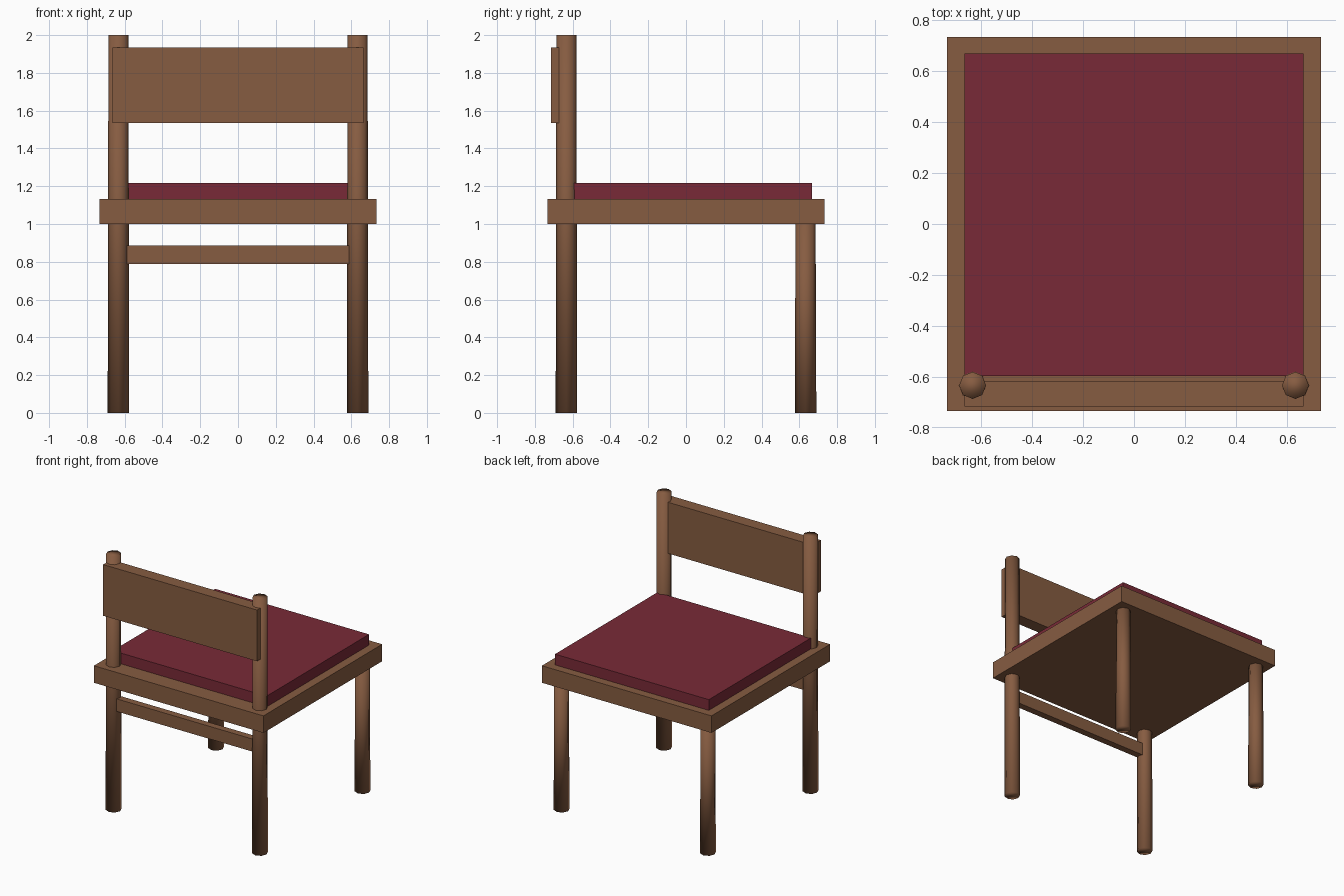
import bpy, bmesh
from mathutils import Matrix, Vector

if "Cube" in bpy.data.objects:
    bpy.data.objects.remove(bpy.data.objects["Cube"])


def material(name, color):
    mat = bpy.data.materials.new(name)
    mat.diffuse_color = (*color, 1)
    mat.use_nodes = True
    mat.node_tree.nodes["Principled BSDF"].inputs["Base Color"].default_value = mat.diffuse_color
    return mat


WOOD = material("brown wood", (0.24, 0.107, 0.053))
FABRIC = material("red fabric", (0.19, 0.023, 0.038))


def add_object(name, bm, mat, smooth=False):
    mesh = bpy.data.meshes.new(name)
    for f in bm.faces:
        f.smooth = smooth
    bm.to_mesh(mesh)
    bm.free()
    mesh.materials.append(mat)
    obj = bpy.data.objects.new(name, mesh)
    bpy.context.collection.objects.link(obj)
    return obj


def box(name, lo, hi, mat):
    lo, hi = Vector(lo), Vector(hi)
    bm = bmesh.new()
    bmesh.ops.create_cube(bm, size=1, matrix=Matrix.Translation((lo + hi) / 2)
                          @ Matrix.Diagonal((*(hi - lo), 1)))
    return add_object(name, bm, mat)


def post(name, x, y, top, r_top):
    bm = bmesh.new()
    bmesh.ops.create_cone(bm, cap_ends=True, segments=8, radius1=0.057,
                          radius2=r_top, depth=top,
                          matrix=Matrix.Translation((x, y, top / 2)))
    return add_object(name, bm, WOOD, smooth=True)


# Seat and cushion
box("seat", (-0.733, -0.733, 1.0), (0.733, 0.733, 1.133), WOOD)
box("cushion", (-0.665, -0.597, 1.13), (0.665, 0.668, 1.217), FABRIC)

# Legs: the back pair runs up to carry the backrest
for side, s in (("left", -1), ("right", 1)):
    post(f"back_post_{side}", s * 0.633, -0.633, 2.0, 0.053)
    post(f"front_leg_{side}", s * 0.633, 0.633, 1.02, 0.053)

# Backrest board and rear stretcher
box("backrest", (-0.665, -0.715, 1.535), (0.665, -0.615, 1.935), WOOD)
box("stretcher", (-0.62, -0.66, 0.787), (0.62, -0.606, 0.885), WOOD)
